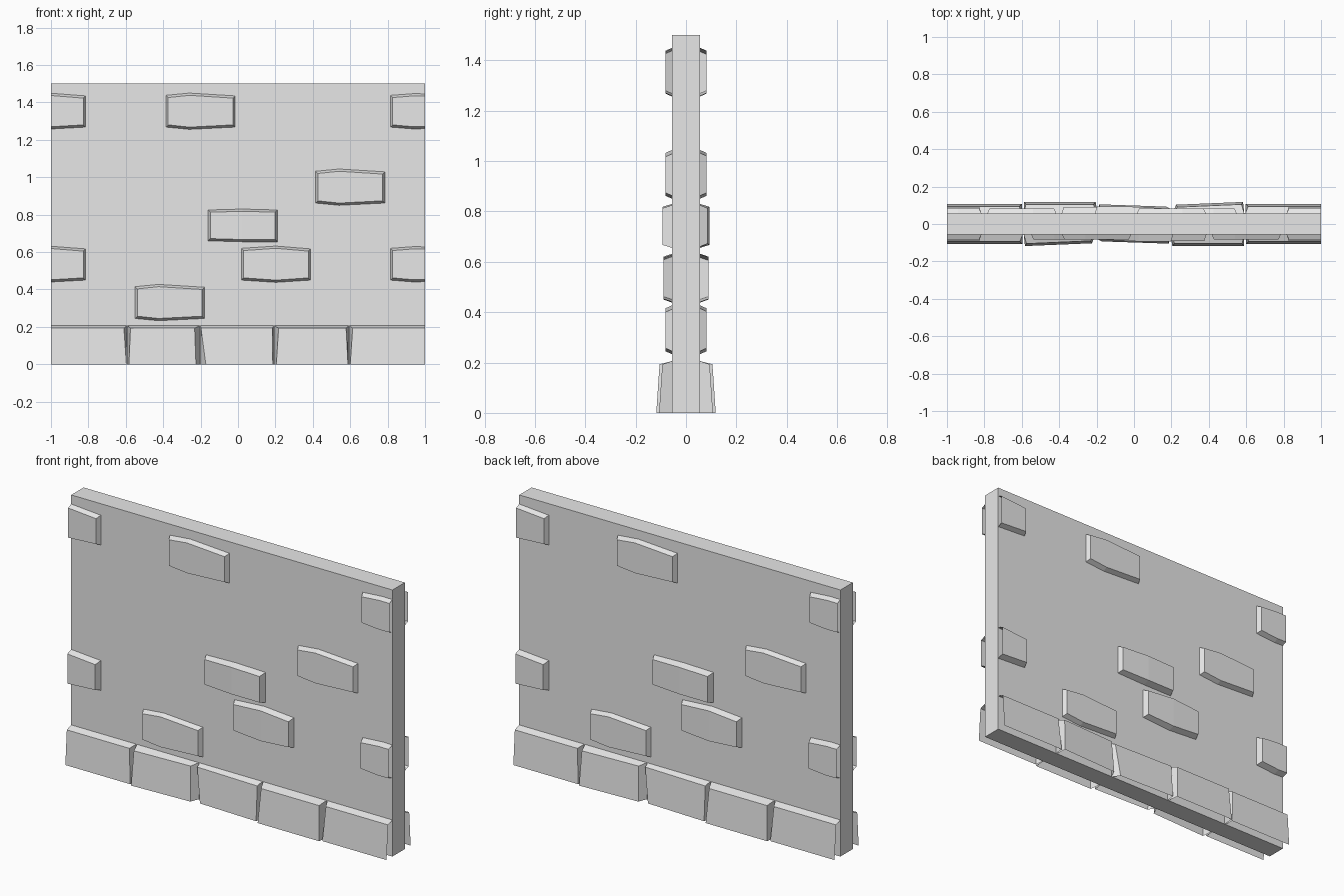
import bpy
import bmesh
import math

if "Cube" in bpy.data.objects:
    bpy.data.objects.remove(bpy.data.objects["Cube"], do_unlink=True)

HALF = 0.055   # half the wall thickness
BEVEL = 0.012  # how far a brick's face is drawn in

stone = bpy.data.materials.new("stone_grey")
stone.use_nodes = True
grey = (0.8, 0.8, 0.8, 1)
stone.diffuse_color = grey
stone.node_tree.nodes["Principled BSDF"].inputs["Base Color"].default_value = grey


def add_object(name, bm):
    mesh = bpy.data.meshes.new(name)
    bm.to_mesh(mesh)
    bm.free()
    mesh.materials.append(stone)
    obj = bpy.data.objects.new(name, mesh)
    bpy.context.collection.objects.link(obj)
    return obj


def relief(name, columns, cap_left=True, cap_right=True):
    """Raised shell: each column runs wall, face bottom, face top, wall.
    It is placed on the front and turned half round for the back."""
    bm = bmesh.new()
    cols = [[bm.verts.new(p) for p in col] for col in columns]
    for a, b in zip(cols, cols[1:]):
        for i in range(3):
            bm.faces.new((a[i], b[i], b[i + 1], a[i + 1]))
    if cap_left:
        bm.faces.new(cols[0])
    if cap_right:
        bm.faces.new(cols[-1][::-1])
    front = add_object("front_" + name, bm)
    back = bpy.data.objects.new("back_" + name, front.data)
    back.rotation_euler.z = math.pi
    bpy.context.collection.objects.link(back)


def brick(name, xs, bottoms, tops, depths):
    """Brick with a bent outline; ends on the wall's edge stay open."""
    columns = []
    for i, (x, low, high, depth) in enumerate(zip(xs, bottoms, tops, depths)):
        face_x = x
        if abs(x) < 1 and i == 0:
            face_x += BEVEL
        elif abs(x) < 1 and i == len(xs) - 1:
            face_x -= BEVEL
        columns.append([(x, -HALF, low), (face_x, -depth, low + BEVEL),
                        (face_x, -depth, high - BEVEL), (x, -HALF, high)])
    relief(name, columns, xs[0] > -1, xs[-1] < 1)


# Wall slab
bm = bmesh.new()
bmesh.ops.create_cube(bm, size=1)
for v in bm.verts:
    v.co = (v.co.x * 2, v.co.y * 2 * HALF, (v.co.z + 0.5) * 1.5)
add_object("wall_slab", bm)

# Whole bricks: left edge, bend position, mid height, depths
WIDTH = 0.37
for name, x, bend, z, depths in (
        ("upper_brick", -0.385, 0.125, 1.353, (0.082, 0.082, 0.082)),
        ("high_brick", 0.415, 0.125, 0.947, (0.082, 0.082, 0.082)),
        ("lower_brick", 0.018, 0.185, 0.535, (0.085, 0.09, 0.09)),
        ("bottom_brick", -0.55, 0.125, 0.33, (0.082, 0.082, 0.082))):
    brick(name, (x, x + bend, x + WIDTH),
          (z - 0.085, z - 0.097, z - 0.085),
          (z + 0.085, z + 0.097, z + 0.082), depths)
brick("middle_brick", (-0.16, 0.025, 0.21), (0.66, 0.655, 0.655),
      (0.825, 0.83, 0.825), (0.085, 0.093, 0.093))

# Half bricks cut off at the wall's ends
for name, z, depth in (("upper", 1.353, 0.082), ("lower", 0.535, 0.09)):
    brick(name + "_right_half_brick", (-1, -0.815), (z - 0.095, z - 0.085),
          (z + 0.096, z + 0.082), (depth, depth))
    brick(name + "_left_half_brick", (0.815, 0.94, 1),
          (z - 0.085, z - 0.095, z - 0.093),
          (z + 0.085, z + 0.094, z + 0.093), (depth, depth, depth))

# Footing stones: wall edges, face bottom edges, face top edges, depths
footing = (
    ((-1, -0.595), (-1, -0.597), (-1, -0.61), (0.104, 0.104)),
    ((-0.59, -0.205), (-0.583, -0.225), (-0.575, -0.232), (0.115, 0.1)),
    ((-0.2, 0.19), (-0.172, 0.186), (-0.198, 0.184), (0.09, 0.102)),
    ((0.195, 0.59), (0.205, 0.588), (0.217, 0.578), (0.115, 0.115)),
    ((0.595, 1), (0.6, 1), (0.613, 1), (0.104, 0.104)),
)
for n, (wall, low, top, depths) in enumerate(footing):
    columns = []
    for w, l, t, d in zip(wall, low, top, depths):
        columns.append([(w, -HALF, 0), (l, -d - 0.003, 0),
                        (t, -d + 0.01, 0.193), (w, -HALF, 0.206)])
    # undersides stay open against the ground
    bm_cap_left, bm_cap_right = wall[0] > -1, wall[1] < 1
    relief("footing_stone_%d" % (n + 1), columns, bm_cap_left, bm_cap_right)

# Remove the footing undersides
for n in range(len(footing)):
    mesh = bpy.data.objects["front_footing_stone_%d" % (n + 1)].data
    bm = bmesh.new()
    bm.from_mesh(mesh)
    under = [f for f in bm.faces if all(v.co.z < 0.001 for v in f.verts)]
    bmesh.ops.delete(bm, geom=under, context="FACES_ONLY")
    bm.to_mesh(mesh)
    bm.free()
